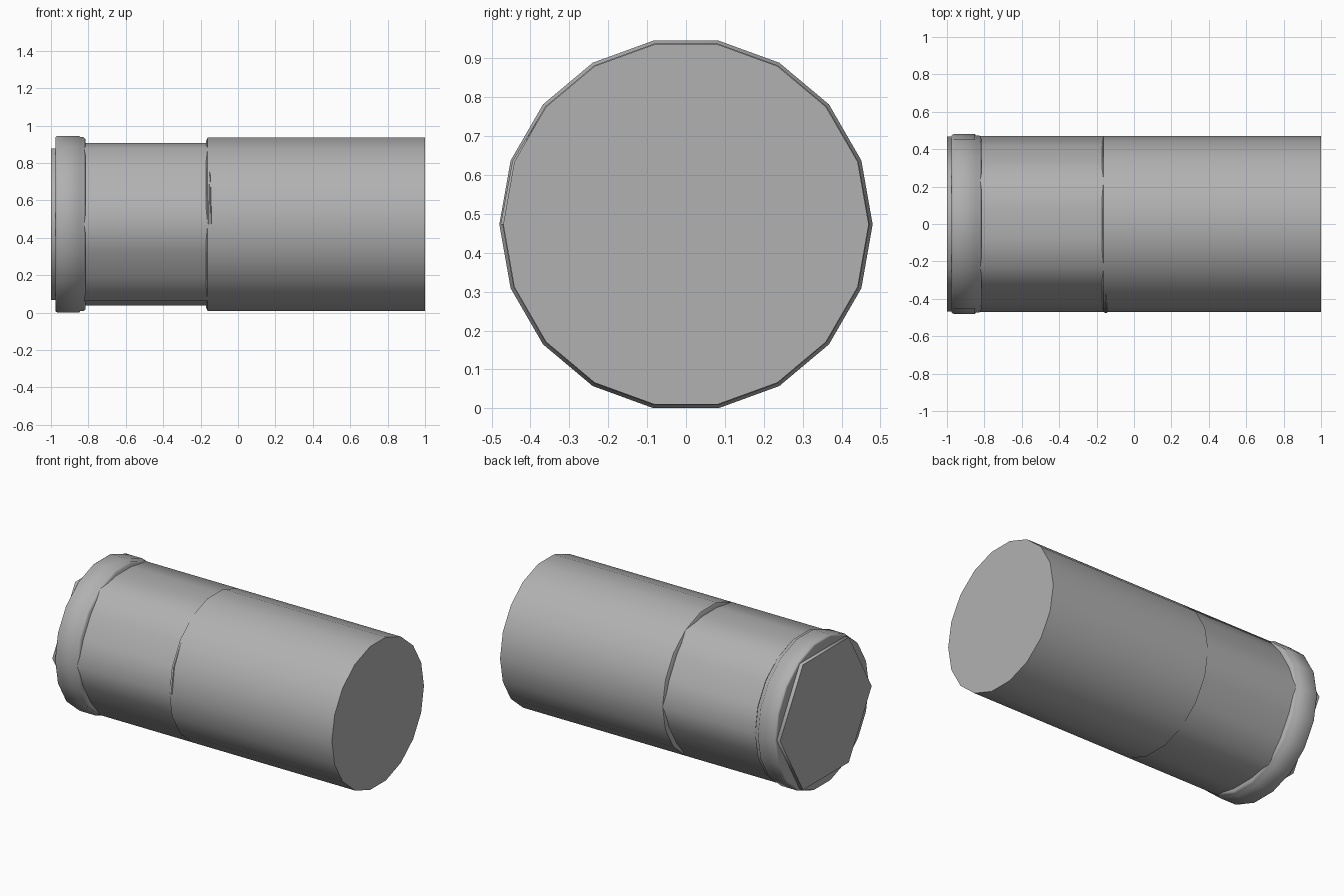
import bpy, bmesh, math

if "Cube" in bpy.data.objects:
    bpy.data.objects.remove(bpy.data.objects["Cube"])

CZ = 0.473  # axis height

grey = bpy.data.materials.new("dark_grey")
grey.diffuse_color = (0.44, 0.44, 0.44, 1)
grey.use_nodes = True
grey.node_tree.nodes["Principled BSDF"].inputs["Base Color"].default_value = grey.diffuse_color


def ring_point(x, r, a):
    return (x, r * math.cos(a), CZ + r * math.sin(a))


def finish(bm, name, angle=50):
    bmesh.ops.recalc_face_normals(bm, faces=bm.faces)
    me = bpy.data.meshes.new(name)
    bm.to_mesh(me)
    bm.free()
    me.materials.append(grey)
    ob = bpy.data.objects.new(name, me)
    bpy.context.collection.objects.link(ob)
    bpy.ops.object.select_all(action='DESELECT')
    ob.select_set(True)
    bpy.context.view_layer.objects.active = ob
    bpy.ops.object.shade_smooth_by_angle(angle=math.radians(angle))
    return ob


def lathe(name, profile, sides, pattern=(1.0,), angle=50):
    """Closed body along x from (x, radius) pairs; corner radii follow the repeating pattern."""
    bm = bmesh.new()
    loops = []
    for x, r in profile:
        loops.append([bm.verts.new(ring_point(x, r * pattern[i % len(pattern)],
                                              2 * math.pi * i / sides))
                      for i in range(sides)])
    for a, b in zip(loops, loops[1:]):
        for i in range(sides):
            j = (i + 1) % sides
            bm.faces.new((a[i], a[j], b[j], b[i]))
    bm.faces.new(loops[0])
    bm.faces.new(loops[-1])
    return finish(bm, name, angle)


# large barrel
lathe("main_barrel", [(-0.17, 0.455), (-0.162, 0.47), (1.0, 0.47)], 18, angle=30)

# slimmer section with six soft ridges between barrel and collar
lathe("middle_section", [(-0.83, 0.47), (-0.16, 0.47)], 18, pattern=(1.0, 0.94, 0.94), angle=60)

# stepped collar near the left end
lathe("collar", [(-0.976, 0.468), (-0.974, 0.475), (-0.965, 0.48), (-0.85, 0.48),
                 (-0.843, 0.472), (-0.825, 0.472), (-0.815, 0.46)], 18, angle=50)

# six-sided end plug
lathe("end_plug", [(-1.0, 0.467), (-0.97, 0.467)], 6, angle=70)

# thin raised sliver on the front of the barrel edge
bm = bmesh.new()
tip = bm.verts.new(ring_point(-0.15, 0.472, math.radians(140)))
base = [bm.verts.new(ring_point(x, r, math.pi))
        for x, r in ((-0.16, 0.469), (-0.155, 0.477), (-0.145, 0.477), (-0.14, 0.469))]
mid = [bm.verts.new(ring_point(x, r, math.radians(160)))
       for x, r in ((-0.156, 0.469), (-0.153, 0.475), (-0.147, 0.475), (-0.144, 0.469))]
for i in range(3):
    bm.faces.new((base[i], base[i + 1], mid[i + 1], mid[i]))
    bm.faces.new((mid[i], mid[i + 1], tip))
bm.faces.new(base)
finish(bm, "edge_sliver")
